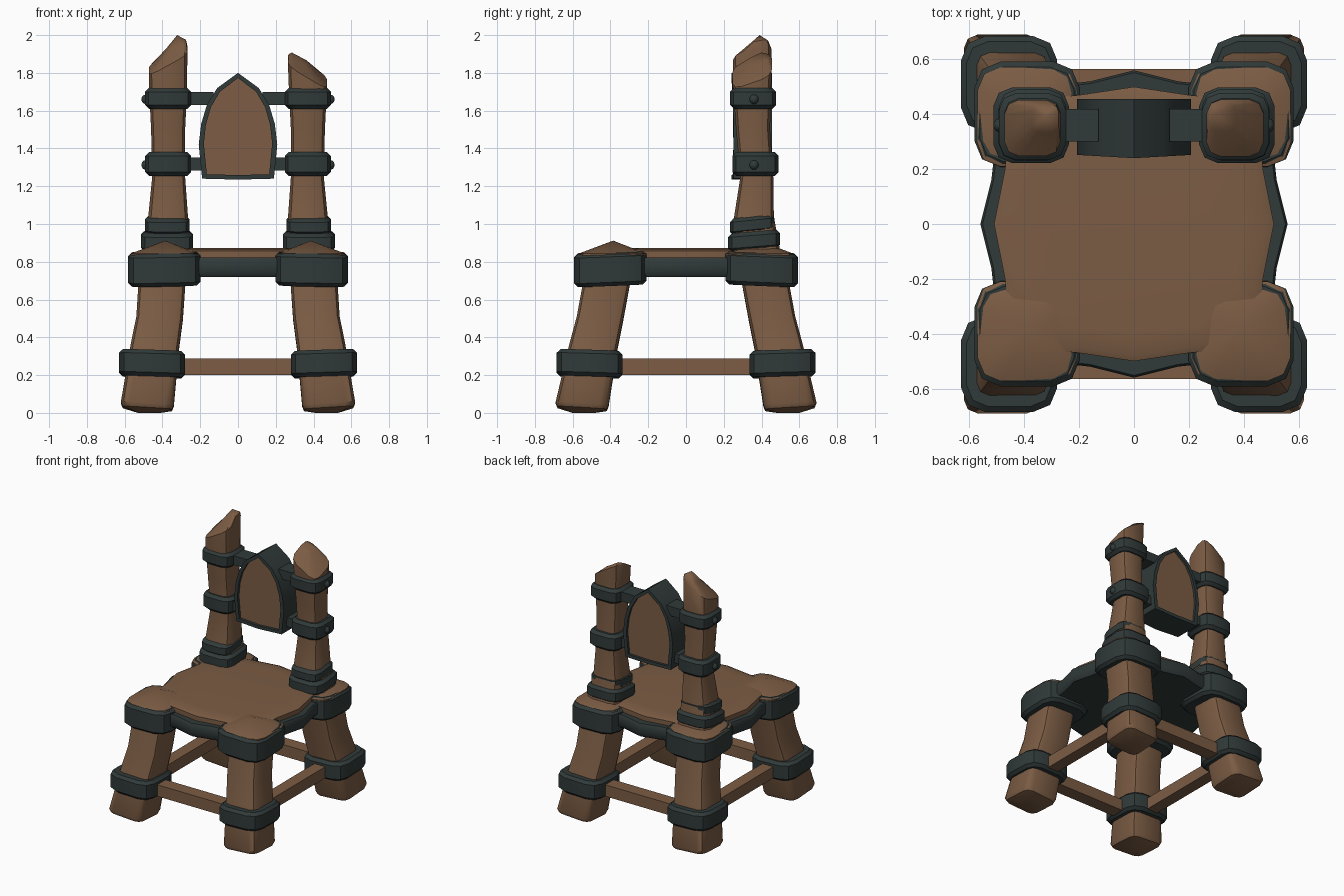
import bpy, bmesh, math
from mathutils import Vector

if "Cube" in bpy.data.objects:
    bpy.data.objects.remove(bpy.data.objects["Cube"])


def material(name, rgb):
    m = bpy.data.materials.new(name)
    m.diffuse_color = (*rgb, 1)
    m.use_nodes = True
    m.node_tree.nodes["Principled BSDF"].inputs["Base Color"].default_value = m.diffuse_color
    return m


WOOD = material("brown wood", (0.20, 0.108, 0.058))
IRON = material("dark iron", (0.030, 0.042, 0.041))


def loft(name, rings, mat, closed=False, angle=40):
    """Skin a list of point rings; cap the ends, or join last to first if closed."""
    bm = bmesh.new()
    vs = [[bm.verts.new(p) for p in r] for r in rings]
    n = len(rings[0])
    pairs = list(zip(vs, vs[1:])) + ([(vs[-1], vs[0])] if closed else [])
    for a, b in pairs:
        for i in range(n):
            j = (i + 1) % n
            bm.faces.new((a[i], a[j], b[j], b[i]))
    if not closed:
        bm.faces.new(vs[0])
        bm.faces.new(vs[-1])
    bmesh.ops.remove_doubles(bm, verts=bm.verts, dist=0.0005)
    bmesh.ops.recalc_face_normals(bm, faces=bm.faces)
    me = bpy.data.meshes.new(name)
    bm.to_mesh(me)
    bm.free()
    me.materials.append(mat)
    ob = bpy.data.objects.new(name, me)
    bpy.context.collection.objects.link(ob)
    bpy.ops.object.select_all(action='DESELECT')
    ob.select_set(True)
    bpy.context.view_layer.objects.active = ob
    bpy.ops.object.shade_smooth_by_angle(angle=math.radians(angle))
    return ob


def square(h, r):
    """Rounded square outline of half width h, corner radius r*h."""
    pts = []
    for k in range(4):
        c = math.radians(45 + 90 * k)
        cx, cy = (math.copysign(h - r * h, f(c)) for f in (math.cos, math.sin))
        for d in (-45, 0, 45):
            a = c + math.radians(d)
            pts.append((cx + r * h * math.cos(a), cy + r * h * math.sin(a)))
    return pts


def post(name, stations, sx, sy, mat, r=0.35):
    """Stations are (z, x, y, half width, tilt in x, tilt in y), mirrored by sx, sy."""
    rings = [[(sx * (cx + u), sy * (cy + v), z + tu * u + tv * v)
              for u, v in square(h, r)] for z, cx, cy, h, tu, tv in stations]
    return loft(name, rings, mat)


def band(name, z0, z1, cx, cy, h, sx, sy, tu=0, tv=0):
    b = 0.02
    post(name, [(z, cx, cy, w, tu, tv) for z, w in
                ((z0, h - b), (z0 + b, h), (z1 - b, h), (z1, h - b))], sx, sy, IRON, 0.5)


def box(name, x0, x1, y0, y1, z0, z1, mat):
    loft(name, [[(x0, y0, z), (x1, y0, z), (x1, y1, z), (x0, y1, z)] for z in (z0, z1)], mat)


def mirrored(quarter):
    """Full outline from a quarter running from +x axis to +y axis."""
    half = quarter + [(-x, y) for x, y in quarter[-2::-1]]
    return half + [(x, -y) for x, y in half[-2:0:-1]]


# Seat and its iron rim
seat = mirrored([(.51, 0), (.47, .2), (.46, .3), (.3, .46), (.2, .47), (0, .50)])
rim = mirrored([(.56, 0), (.52, .16), (.51, .25), (.49, .42), (.42, .49),
                (.25, .51), (.16, .52), (0, .56)])
loft("seat", [[(x * s, y * s, z) for x, y in seat]
              for z, s in ((.80, 1), (.857, 1), (.867, .95), (.872, .8))], WOOD)
loft("seat_rim", [[(x * s, y * s, z) for x, y in rim]
                  for z, s in ((.72, .97), (.74, 1), (.81, 1), (.822, .985))], IRON)

# Legs with their iron bands and pointed caps
for sy, end in ((-1, "front"), (1, "back")):
    for sx, side in ((-1, "left"), (1, "right")):
        tag = f"{end}_{side}"
        t = 0.06
        post(f"{tag}_leg", [(.0, .47, .54, .06, 0, 0), (.022, .48, .55, .13, t, t),
                            (.045, .48, .55, .14, t, t), (.35, .44, .49, .128, t, t),
                            (.5, .415, .455, .123, t, t), (.8, .395, .40, .125, 0, 0)],
             sx, sy, WOOD)
        band(f"{tag}_ankle_band", .19, .33, .455, .51, .175, sx, sy, .03, .03)
        band(f"{tag}_seat_band", .675, .85, .39, .40, .192, sx, sy, -.02, -.04)
        post(f"{tag}_leg_cap", [(.80, .39, .39, .18, 0, 0), (.843, .39, .39, .18, 0, 0),
                                (.912, .385, .385, .0001, 0, 0)], sx, sy, WOOD, 0.45)

# Stretchers between the legs
for s, a, b in ((-1, "front", "left"), (1, "back", "right")):
    y = s * .515
    box(f"{a}_stretcher", -.42, .42, y - .05, y + .05, .2, .287, WOOD)
    x = s * .45
    box(f"{b}_stretcher", x - .045, x + .045, -.46, .46, .2, .287, WOOD)

# Back posts with uneven broken tips
tips = {-1: [(1.87, .37, .35, .102, -.55, .3), (1.95, .325, .385, .05, -.4, .2),
             (2.0, .322, .39, .0001, 0, 0)],
        1: [(1.81, .368, .35, .104, -.6, .35), (1.875, .32, .39, .05, -.4, .2),
            (1.908, .285, .40, .0001, 0, 0)]}
for sx, side in ((-1, "left"), (1, "right")):
    post(f"{side}_back_post",
         [(.82, .38, .37, .135, 0, 0), (1.04, .37, .36, .105, 0, 0),
          (1.25, .367, .375, .087, 0, 0), (1.5, .37, .355, .09, 0, 0),
          (1.7, .37, .35, .1, 0, 0)] + tips[sx], sx, 1, WOOD, 0.5)
    band(f"{side}_post_foot_band", .86, .96, .375, .36, .138, sx, 1, 0, .08)
    band(f"{side}_post_collar", .95, 1.04, .375, .35, .118, sx, 1, 0, .1)
    for pos, z0, z1, cy in (("lower", 1.255, 1.38, .368), ("upper", 1.61, 1.72, .355)):
        band(f"{side}_{pos}_post_band", z0, z1, .37, cy, .122, sx, 1)
        zc = (z0 + z1) / 2
        # Crossbar to the back panel, and rivet on the outside
        x0, x1 = sorted((sx * .13, sx * .3))
        box(f"{side}_{pos}_crossbar", x0, x1, .30, .42, zc - .035, zc + .035, IRON)
        bpy.ops.mesh.primitive_uv_sphere_add(segments=10, ring_count=6, radius=.026,
                                             location=(sx * .487, .36, zc - .005))
        rivet = bpy.context.object
        rivet.name = f"{side}_{pos}_rivet"
        rivet.data.materials.append(IRON)
        bpy.ops.object.shade_smooth()

# Pointed arch back panel in an iron frame
half = [(0, 1.235), (.19, 1.24), (.208, 1.42), (.195, 1.53), (.165, 1.63), (.11, 1.72), (0, 1.80)]
arch = half + [(-x, z) for x, z in half[-2:0:-1]]
inner = [(x * .87, 1.5 + (z - 1.5) * .91) for x, z in arch]


def upright(outline, y, bulge=.012):
    return [(x, y - bulge * (1 - abs(x) / .21), z) for x, z in outline]


loft("back_panel_frame", [upright(arch, .252), upright(arch, .455, 0),
                          upright(inner, .455, 0), upright(inner, .252)], IRON, True, 30)
loft("back_panel", [upright(inner, .272), upright(inner, .437, 0)], WOOD)
